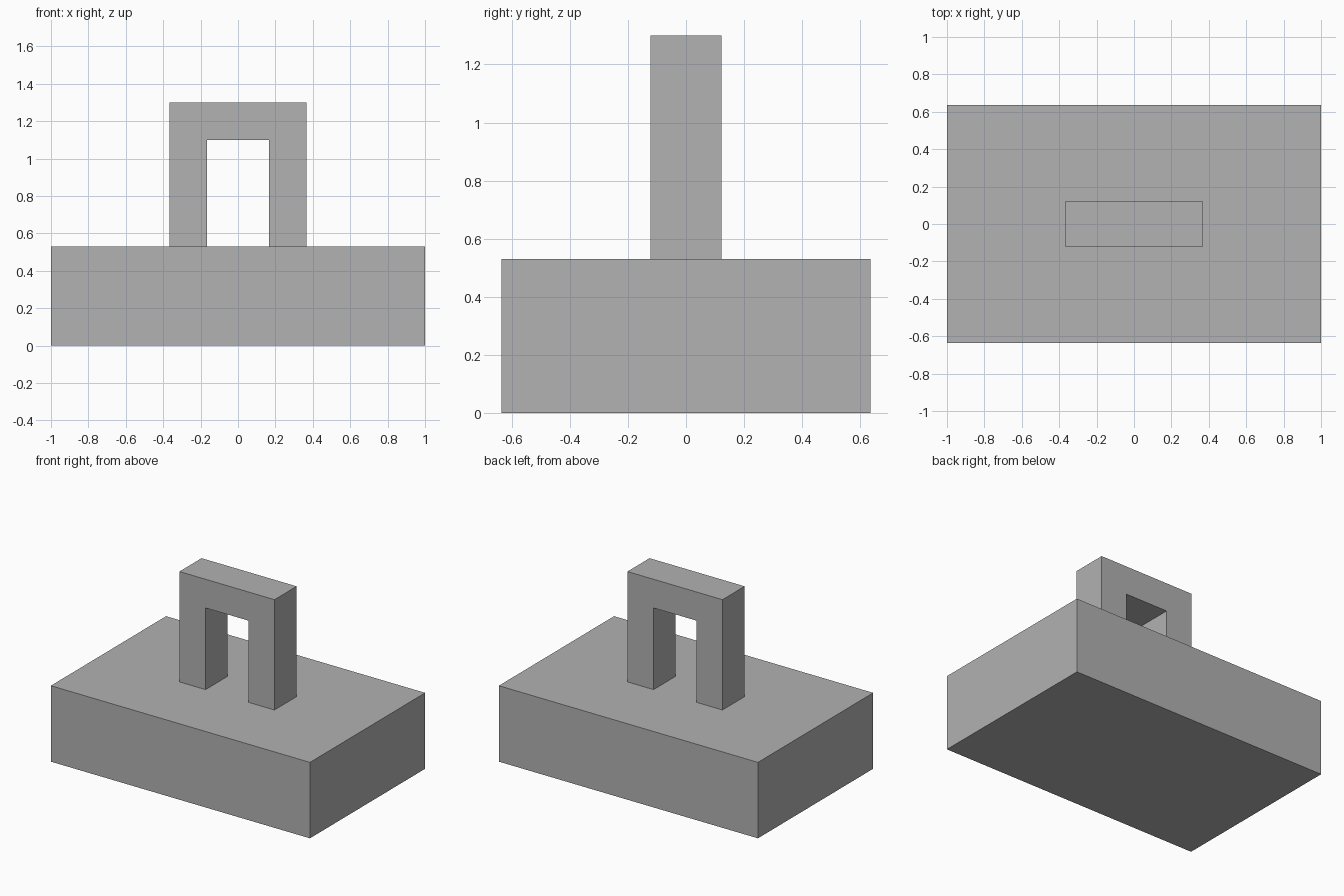
import bpy
import bmesh

cube = bpy.data.objects.get("Cube")
if cube:
    bpy.data.objects.remove(cube, do_unlink=True)

# One plain grey for everything
GREY = (0.445, 0.445, 0.445, 1)
grey = bpy.data.materials.new("plain grey")
grey.use_nodes = True
grey.diffuse_color = GREY
grey.node_tree.nodes["Principled BSDF"].inputs["Base Color"].default_value = GREY


def extruded(name, profile, depth):
    """Extrude an x-z profile along y, centred on y = 0."""
    bm = bmesh.new()
    face = bm.faces.new([bm.verts.new((x, -depth / 2, z)) for x, z in profile])
    result = bmesh.ops.extrude_face_region(bm, geom=[face])
    moved = [g for g in result["geom"] if isinstance(g, bmesh.types.BMVert)]
    bmesh.ops.translate(bm, verts=moved, vec=(0, depth, 0))
    bmesh.ops.recalc_face_normals(bm, faces=bm.faces)
    mesh = bpy.data.meshes.new(name)
    bm.to_mesh(mesh)
    bm.free()
    mesh.materials.append(grey)
    obj = bpy.data.objects.new(name, mesh)
    bpy.context.collection.objects.link(obj)
    return obj


def mirrored(half):
    """Complete a right-hand half profile with its mirror image."""
    return half + [(-x, z) for x, z in reversed(half)]


BASE_TOP = 0.53

# Solid block base
extruded("base_block", mirrored([(1, 0), (1, BASE_TOP)]), 1.27)

# Square arch handle standing on the base
arch = [(0.165, 1.1), (0.165, BASE_TOP), (0.367, BASE_TOP), (0.367, 1.3)]
extruded("arch_handle", mirrored(arch), 0.244)
